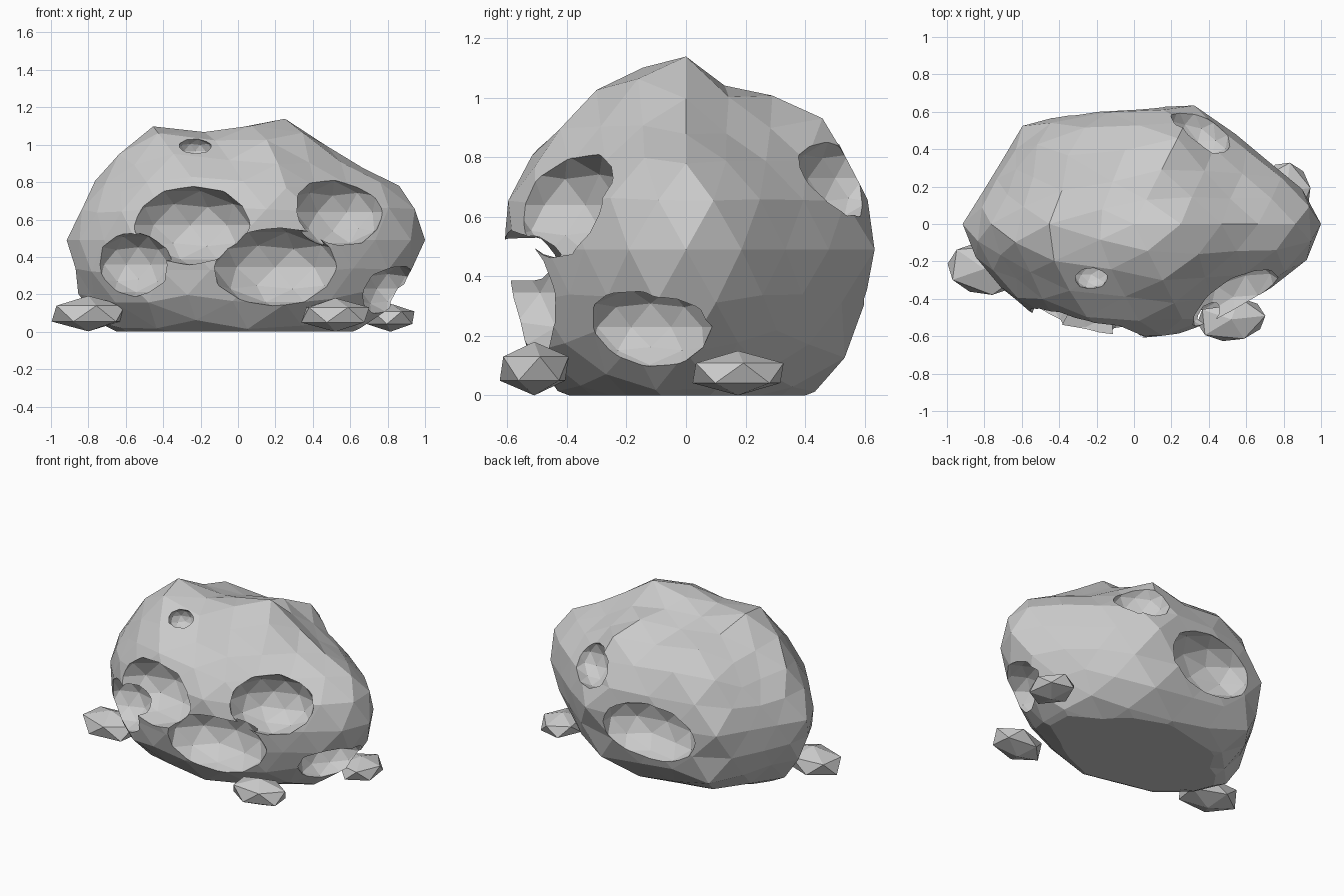
import bpy, bmesh, math
from mathutils import Vector

if "Cube" in bpy.data.objects:
    bpy.data.objects.remove(bpy.data.objects["Cube"])

# Silhouettes of the boulder, measured from its middle
MID = Vector((0, 0, 0.49))
FRONT = [(1, .49), (.98, .67), (.85, .785), (.57, .915), (.26, 1.125), (.03, 1.08), (-.2, 1.055),
         (-.45, 1.085), (-.64, .95), (-.755, .81), (-.89, .63), (-.92, .47), (-.895, .27), (-.79, .1),
         (-.67, -.04), (0, -.16), (.66, -.04), (.82, .12), (.97, .32)]
SIDE = [(.62, .49), (.6, .67), (.54, .79), (.44, .91), (.28, .98), (.15, 1.02), (0, 1.09), (-.16, 1.09),
        (-.3, 1.0), (-.44, .88), (-.56, .76), (-.62, .6), (-.61, .45), (-.58, .25), (-.51, .1),
        (-.41, -.02), (0, -.16), (.42, -.01), (.53, .13), (.585, .27)]
TOP = [(1, 0), (.93, .16), (.53, .48), (.3, .63), (.05, .61), (-.31, .59), (-.58, .53),
       (-.92, 0), (-.84, -.2), (-.6, -.46), (-.3, -.58), (0, -.61), (.22, -.61), (.5, -.48),
       (.75, -.33), (.92, -.2)]


def polar(outline, drop):
    """Radius of a closed outline as a function of direction."""
    pts = [Vector((a, b - drop)) for a, b in outline]

    def radius(a, b):
        d = Vector((a, b)).normalized()
        best = 0.01
        for p, q in zip(pts, pts[1:] + pts[:1]):
            e = q - p
            den = d.x * e.y - d.y * e.x
            if abs(den) < 1e-9:
                continue
            t = (p.x * e.y - p.y * e.x) / den
            s = (p.x * d.y - p.y * d.x) / den
            if t > 0 and -1e-4 <= s <= 1.0001:
                best = max(best, t)
        return best
    return radius


r_front, r_side, r_top = polar(FRONT, .49), polar(SIDE, .49), polar(TOP, 0)


def surface(d):
    """Blend the three silhouettes into one solid."""
    x, y, z = d
    qx = (x / r_top(1 if x > 0 else -1, 0)) ** 2
    qy = (y / r_top(0, 1 if y > 0 else -1)) ** 2
    qz = (z / r_front(0, 1 if z > 0 else -1)) ** 2
    q = qx + qy + qz
    for a, b, f, base in ((x, z, r_front, qx + qz), (y, z, r_side, qy + qz), (x, y, r_top, qx + qy)):
        if a * a + b * b > 1e-8:
            q += (a * a + b * b) / f(a, b) ** 2 - base
    return MID + d / math.sqrt(max(q, .3))


def ico(name, sub, loc=(0, 0, 0), size=(1, 1, 1), turn=0):
    bpy.ops.mesh.primitive_ico_sphere_add(subdivisions=sub, radius=1, location=loc,
                                          rotation=(0, 0, math.radians(turn)))
    ob = bpy.context.object
    ob.name = name
    ob.scale = size
    return ob


# Boulder with a flat underside
boulder = ico("boulder", 3)
bm = bmesh.new()
bm.from_mesh(boulder.data)
for v in bm.verts:
    v.co = surface(Vector((v.co.x * .97, v.co.y * .62, v.co.z * .65)).normalized())
bmesh.ops.bisect_plane(bm, geom=bm.verts[:] + bm.edges[:] + bm.faces[:],
                       plane_co=(0, 0, 0), plane_no=(0, 0, 1), clear_inner=True)
bmesh.ops.holes_fill(bm, edges=[e for e in bm.edges if e.is_boundary])
bmesh.ops.recalc_face_normals(bm, faces=bm.faces)
bm.to_mesh(boulder.data)
bm.free()

# Craters: centre, half sizes (width, depth, height), turn about z in degrees
craters = [((-.255, -.55, .57), (.335, .24, .215), 0),
           ((.21, -.55, .345), (.355, .25, .22), 3),
           ((-.56, -.42, .36), (.225, .19, .175), -30),
           ((.53, -.39, .64), (.275, .2, .195), 32),
           ((.80, -.13, .23), (.23, .17, .15), 62),
           ((.36, .51, .73), (.19, .13, .15), 140),
           ((-.13, .59, .42), (.345, .2, .205), 180),
           ((-.23, -.27, .965), (.1, .08, .075), 0)]
for loc, size, turn in craters:
    cutter = ico("crater_cutter", 2, loc, size, turn)
    cutter.hide_render = True
    bpy.context.view_layer.objects.active = boulder
    mod = boulder.modifiers.new("crater", 'BOOLEAN')
    mod.operation = 'DIFFERENCE'
    mod.solver = 'EXACT'
    mod.object = cutter
    bpy.ops.object.modifier_apply(modifier=mod.name)
    bpy.data.objects.remove(cutter)

# Loose stones around the foot
ico("stone_left", 1, (-.80, -.24, .097), (.222, .155, .095), -8)
ico("stone_front", 1, (.52, -.51, .09), (.205, .13, .09), 6)
ico("stone_right", 1, (.815, .175, .075), (.145, .175, .075), 8)
